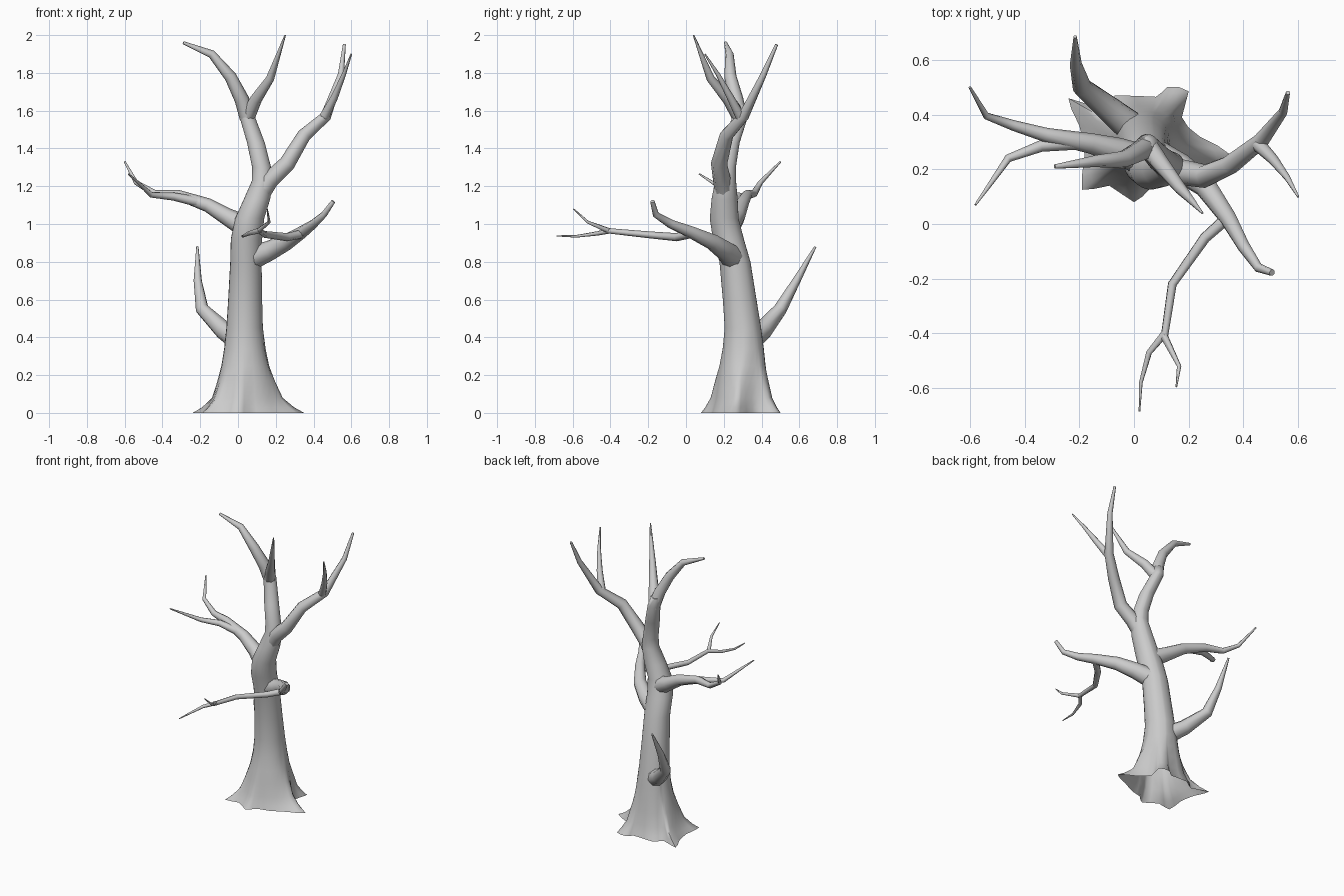
import bpy, bmesh, math
from mathutils import Vector

cube = bpy.data.objects.get("Cube")
if cube:
    bpy.data.objects.remove(cube)

bark = bpy.data.materials.new("grey_bark")
bark.use_nodes = True
GREY = (0.6, 0.6, 0.6, 1)
bark.diffuse_color = GREY
bark.node_tree.nodes["Principled BSDF"].inputs["Base Color"].default_value = GREY


def loft(name, rings, cap_start=False):
    """Skin a list of equal-length closed rings and cap the far end."""
    bm = bmesh.new()
    rows = [[bm.verts.new(p) for p in ring] for ring in rings]
    n = len(rows[0])
    for a, b in zip(rows, rows[1:]):
        for i in range(n):
            j = (i + 1) % n
            bm.faces.new((a[i], a[j], b[j], b[i]))
    bm.faces.new(rows[-1])
    if cap_start:
        bm.faces.new(rows[0][::-1])
    mesh = bpy.data.meshes.new(name)
    bm.to_mesh(mesh)
    bm.free()
    mesh.materials.append(bark)
    obj = bpy.data.objects.new(name, mesh)
    bpy.context.collection.objects.link(obj)
    bpy.ops.object.select_all(action='DESELECT')
    bpy.context.view_layer.objects.active = obj
    obj.select_set(True)
    bpy.ops.object.shade_smooth_by_angle(angle=math.radians(75))
    return obj


def branch(name, r0, r1, path, power=1.0, sides=8):
    """Tapered tube through the path, with mitred rings."""
    pts = [Vector(p) for p in path]
    dist = [0.0]
    for a, b in zip(pts, pts[1:]):
        dist.append(dist[-1] + (b - a).length)
    rings, u = [], None
    for k, p in enumerate(pts):
        before = (p - pts[k - 1]).normalized() if k else Vector()
        after = (pts[k + 1] - p).normalized() if k < len(pts) - 1 else Vector()
        t = (before + after).normalized()
        u = t.orthogonal() if u is None else u - t * u.dot(t)
        u.normalize()
        v = t.cross(u)
        r = r0 + (r1 - r0) * (dist[k] / dist[-1]) ** power
        angles = [math.tau * i / sides for i in range(sides)]
        rings.append([p + r * (u * math.cos(a) + v * math.sin(a)) for a in angles])
    return loft(name, rings, True)


# Root outline, rounded by adding a curved midpoint between neighbours
ROOTS = [(.35, .255), (.24, .32), (.175, .39), (.20, .485), (.12, .50), (.08, .465),
         (-.07, .47), (-.12, .42), (-.24, .46), (-.20, .36), (-.18, .25),
         (-.19, .125), (-.09, .14), (0, .08), (.06, .13), (.14, .15), (.24, .2)]
corners = [Vector(p) for p in ROOTS]
outline = []
for i, p in enumerate(corners):
    q, after = corners[(i + 1) % len(corners)], corners[(i + 2) % len(corners)]
    outline += [p, (9 * (p + q) - corners[i - 1] - after) / 16]

# Trunk: roots blend into round sections, open underneath
# height, centre x, centre y, radius, amount of root flare
SECTIONS = [(0, .04, .3, .11, 1), (.03, .04, .3, .11, .82), (.08, .04, .3, .105, .6),
            (.17, .04, .3, .102, .42), (.25, .038, .303, .1, .25), (.34, .036, .305, .098, .12),
            (.45, .035, .302, .095, .02),
            (.6, .038, .285, .09, 0), (.8, .042, .26, .083, 0), (.92, .045, .225, .083, 0),
            (1.03, .062, .203, .077, 0), (1.13, .1, .205, .07, 0), (1.23, .13, .21, .056, 0),
            (1.3, .125, .215, .05, 0), (1.43, .095, .238, .047, 0), (1.57, .048, .288, .041, 0),
            (1.63, .035, .28, .036, 0)]
CENTRE = Vector((.04, .3))
rings = []
for z, cx, cy, r, flare in SECTIONS:
    ring = []
    for p in outline:
        d = p - CENTRE
        round_pt = Vector((cx, cy)) + r * d.normalized()
        ring.append(round_pt.lerp(p, flare ** (d.length / .2)).to_3d() + Vector((0, 0, z)))
    rings.append(ring)
loft("trunk", rings)

# Crown
branch("crown_right_limb", .041, .008,
       [(.05, .285, 1.56), (.02, .265, 1.66), (-.04, .235, 1.78), (-.14, .23, 1.9), (-.29, .21, 1.96)], 1.6)
branch("crown_left_limb", .038, .004,
       [(.05, .285, 1.56), (.095, .225, 1.66), (.17, .13, 1.77), (.25, .04, 2.0)], 1.2)

# Large left limb and its spur
branch("left_limb", .05, .008,
       [(.1, .207, 1.13), (.17, .19, 1.235), (.26, .175, 1.32), (.35, .215, 1.47),
        (.465, .305, 1.57), (.545, .41, 1.79), (.563, .48, 1.95)], 1.3)
branch("left_limb_spur", .027, .004,
       [(.45, .295, 1.555), (.51, .235, 1.67), (.56, .17, 1.79), (.6, .1, 1.9)])

# Right limb with forked tip
branch("right_limb", .062, .005,
       [(.05, .225, .98), (-.06, .27, 1.04), (-.16, .295, 1.1), (-.32, .325, 1.155),
        (-.44, .36, 1.16), (-.54, .395, 1.22), (-.6, .5, 1.33)], .7)
branch("right_limb_fork", .028, .004,
       [(-.2, .3, 1.115), (-.34, .285, 1.145), (-.46, .24, 1.155), (-.53, .14, 1.22), (-.58, .07, 1.265)])

# Low front limb with hanging twig
branch("front_limb", .068, .012,
       [(.045, .26, .81), (.17, .205, .86), (.26, .14, .905), (.345, .02, .96),
        (.4, -.08, 1.0), (.455, -.16, 1.05), (.505, -.178, 1.12)], .8)
branch("front_twig", .024, .014,
       [(.35, .03, .95), (.26, -.05, .93), (.14, -.22, .945), (.11, -.42, .965)], sides=6)
branch("front_twig_fork_right", .015, .003,
       [(.113, -.4, .965), (.055, -.47, .95), (.025, -.58, .935), (.02, -.685, .937)], sides=6)
branch("front_twig_fork_left", .015, .003,
       [(.11, -.41, .965), (.165, -.52, 1.01), (.155, -.595, 1.08)], sides=6)

# Low rear limb
branch("rear_limb", .062, .006,
       [(.025, .325, .37), (-.08, .41, .44), (-.19, .5, .55), (-.213, .585, .7), (-.215, .685, .88)])
